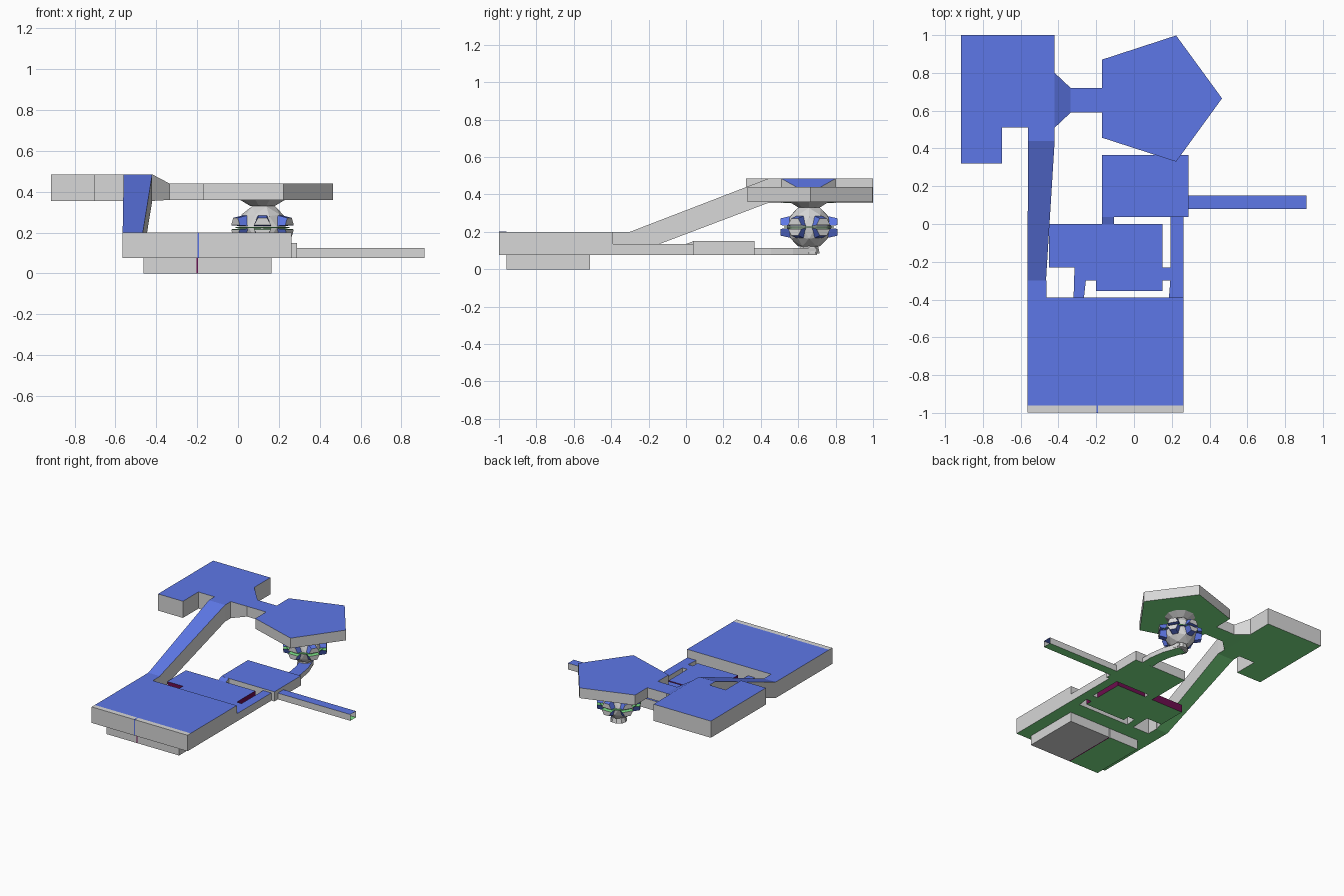
import bpy, bmesh, math
from mathutils import Matrix, Vector

cube = bpy.data.objects.get("Cube")
if cube:
    bpy.data.objects.remove(cube, do_unlink=True)


def material(name, rgb):
    m = bpy.data.materials.new(name)
    m.use_nodes = True
    m.diffuse_color = (*rgb, 1)
    m.node_tree.nodes["Principled BSDF"].inputs["Base Color"].default_value = (*rgb, 1)
    return m


GREY = material("light_grey", (0.68, 0.68, 0.68))
BLUE = material("blue", (0.12, 0.2, 0.86))
GREEN = material("green", (0.21, 0.78, 0.25))
MAGENTA = material("dark_magenta", (0.15, 0.004, 0.075))
DECK = (BLUE, GREY, GREEN)          # top, sides, underside


def finish(name, bm, mats=DECK, open_end=False):
    """Colour faces by direction and make the object."""
    bmesh.ops.recalc_face_normals(bm, faces=bm.faces)
    if open_end:
        ends = [f for f in bm.faces if f.normal.x > 0.9]
        bmesh.ops.delete(bm, geom=ends, context="FACES")
    for f in bm.faces:
        f.material_index = 0 if f.normal.z > 0.3 else 2 if f.normal.z < -0.3 else 1
    mesh = bpy.data.meshes.new(name)
    bm.to_mesh(mesh)
    bm.free()
    for m in mats:
        mesh.materials.append(m)
    ob = bpy.data.objects.new(name, mesh)
    bpy.context.collection.objects.link(ob)
    return ob


def loft(name, ring_a, ring_b, mats=DECK, **kw):
    """Closed solid between two matching outlines."""
    bm = bmesh.new()
    a = [bm.verts.new(p) for p in ring_a]
    b = [bm.verts.new(p) for p in ring_b]
    bm.faces.new(a)
    bm.faces.new(b)
    for i in range(len(a)):
        j = (i + 1) % len(a)
        bm.faces.new((a[i], a[j], b[j], b[i]))
    return finish(name, bm, mats, **kw)


def prism(name, outline, z0, z1, mats=DECK, **kw):
    return loft(name, [(x, y, z0) for x, y in outline], [(x, y, z1) for x, y in outline], mats, **kw)


def box(name, x0, x1, y0, y1, z0, z1, mats=DECK, **kw):
    return prism(name, [(x0, y0), (x1, y0), (x1, y1), (x0, y1)], z0, z1, mats, **kw)


def section(y, x0, x1, z0, z1):
    return [(x0, y, z0), (x1, y, z0), (x1, y, z1), (x0, y, z1)]


FLOOR = 0.075

# Front deck with its grey lip and seam
prism("front_deck", [(-0.565, -0.96), (0.263, -0.96), (0.263, -0.39), (-0.463, -0.39),
                     (-0.463, -0.3), (-0.565, -0.3)], FLOOR, 0.2)
box("front_lip", -0.565, 0.263, -0.999, -0.96, FLOOR, 0.2, (GREY, GREY, GREEN))
box("lip_seam", -0.199, -0.19, -1, -0.96, FLOOR, 0.201, (BLUE,) * 3)

# Block under the deck, in two halves
box("keel_left", -0.195, 0.163, -0.96, -0.513, 0, FLOOR, (GREY,) * 3)
box("keel_right", -0.463, -0.203, -0.96, -0.513, 0, FLOOR)
box("keel_seam", -0.203, -0.195, -0.961, -0.52, 0, FLOOR, (MAGENTA,) * 3)

# Sunken middle deck with its connecting strips
prism("sunken_deck", [(-0.45, -0.23), (-0.2, -0.23), (-0.2, -0.355), (0.15, -0.355),
                      (0.15, 0), (-0.45, 0)], FLOOR, 0.135, (BLUE, MAGENTA, GREEN))
prism("right_strut", [(-0.32, -0.39), (-0.265, -0.39), (-0.255, -0.3), (-0.2, -0.3),
                      (-0.2, -0.23), (-0.315, -0.23)], FLOOR, 0.135)
prism("left_rail", [(0.185, -0.39), (0.263, -0.39), (0.263, 0.04), (0.192, 0.04), (0.192, -0.23),
                    (0.15, -0.23), (0.15, -0.3), (0.192, -0.3)], FLOOR, 0.135)
loft("deck_link", section(0, -0.17, -0.105, FLOOR, 0.135), section(0.04, -0.17, -0.105, FLOOR, 0.15))

# Rear deck and the long open-ended bar
box("rear_deck", -0.17, 0.288, 0.037, 0.365, FLOOR, 0.15)
box("side_bar", 0.288, 0.914, 0.08, 0.15, FLOOR, 0.124, open_end=True)

# Ramp to the raised platform
loft("ramp", section(-0.3, -0.565, -0.466, FLOOR, 0.2), section(0.44, -0.56, -0.42, 0.355, 0.485))
prism("raised_platform", [(-0.915, 1), (-0.42, 1), (-0.42, 0.44), (-0.56, 0.44), (-0.56, 0.51),
                          (-0.7, 0.51), (-0.7, 0.32), (-0.915, 0.32)], 0.355, 0.485)


# Tapered bridge to the five-sided platform
def cross(x, y0, y1, z0, z1):
    return [(x, y0, z0), (x, y1, z0), (x, y1, z1), (x, y0, z1)]


loft("bridge_taper", cross(-0.42, 0.51, 0.8, 0.355, 0.485), cross(-0.335, 0.59, 0.72, 0.36, 0.44))
box("bridge", -0.335, -0.17, 0.59, 0.72, 0.36, 0.44)
prism("five_sided_platform", [(-0.17, 0.457), (0.223, 0.33), (0.466, 0.665), (0.223, 0.998),
                              (-0.17, 0.87)], 0.36, 0.44)

# Faceted ball with a flared collar above and a neck below
CENTRE = Vector((0.12, 0.658, 0.226))


def ring(radius, z, sides=10):
    return [(CENTRE.x + radius * math.cos(math.tau * i / sides),
             CENTRE.y + radius * math.sin(math.tau * i / sides), z) for i in range(sides)]


bm = bmesh.new()
bmesh.ops.create_icosphere(bm, subdivisions=2, radius=0.12, matrix=Matrix.Translation(CENTRE))
finish("ball", bm, (GREY,) * 3)
loft("ball_collar", ring(0.06, 0.33), ring(0.11, 0.36), (GREY,) * 3)
loft("ball_neck", ring(0.06, 0.085), ring(0.05, 0.125), (GREY,) * 3)
loft("ball_belt", ring(0.133, 0.222, 20), ring(0.133, 0.228, 20), (GREEN, GREEN, BLUE))


# Six pairs of tapered plates above and below the belt
def wedge(radius, near, far, sign):
    return [(radius, -0.042, sign * near), (radius, 0.042, sign * near),
            (radius, 0.022, sign * far), (radius, -0.022, sign * far)]


for i in range(6):
    turn = Matrix.Translation(CENTRE) @ Matrix.Rotation(math.tau * (i + 0.5) / 6, 4, "Z")
    out = turn.to_3x3() @ Vector((1, 0, 0))
    for half, sign, top in (("upper", 1, BLUE), ("lower", -1, GREEN)):
        inner = [turn @ Vector(p) for p in wedge(0.1, 0.006, 0.058, sign)]
        outer = [turn @ Vector(p) for p in wedge(0.153, 0.01, 0.046, sign)]
        plate = loft(half + "_ball_plate", inner, outer, (top, BLUE, BLUE, GREY))
        for f in plate.data.polygons:
            if f.normal.dot(out) > 0.9:
                f.material_index = 3

# Curved arm from the rear deck to the ball neck
path = [Vector(p) for p in ((0.18, 0.365), (0.182, 0.45), (0.165, 0.56), (0.12, 0.685))]
left, right = [], []
for i, p in enumerate(path):
    d = (path[min(i + 1, len(path) - 1)] - path[max(i - 1, 0)]).normalized()
    side = Vector((d.y, -d.x)) * 0.045
    left.append(p + side)
    right.append(p - side)
prism("ball_arm", [tuple(p) for p in left + right[::-1]], FLOOR, 0.113)
